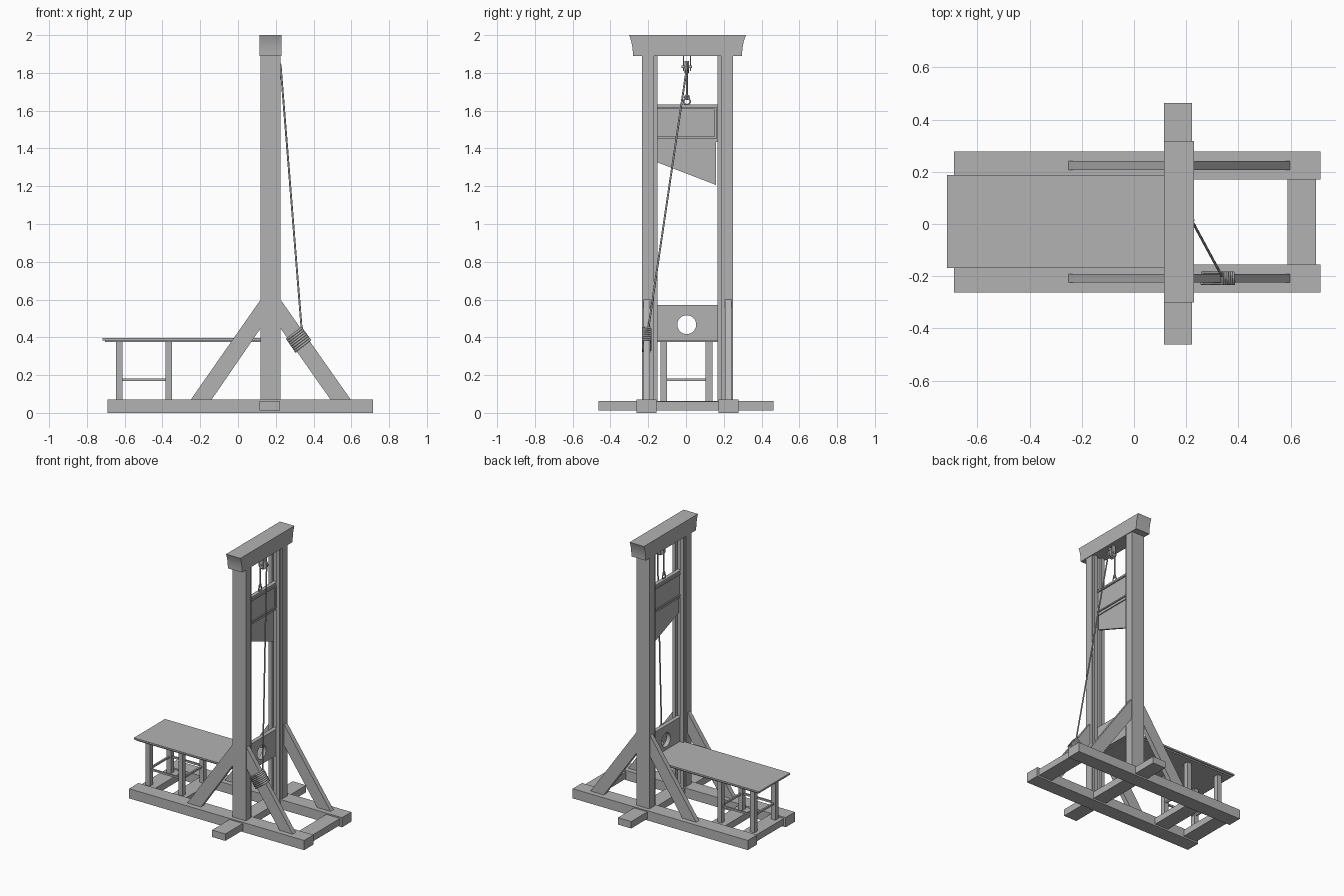
import bpy, bmesh, math
from mathutils import Vector

if "Cube" in bpy.data.objects:
    bpy.data.objects.remove(bpy.data.objects["Cube"])

grey = bpy.data.materials.new("plain grey")
grey.use_nodes = True
COLOUR = (0.45, 0.45, 0.45, 1)
grey.diffuse_color = COLOUR
grey.node_tree.nodes["Principled BSDF"].inputs["Base Color"].default_value = COLOUR

MID = 0.008          # y of the symmetry plane
POST = 0.172         # x centre of the posts


def finish(name, bm):
    bmesh.ops.recalc_face_normals(bm, faces=bm.faces)
    mesh = bpy.data.meshes.new(name)
    bm.to_mesh(mesh)
    bm.free()
    mesh.materials.append(grey)
    ob = bpy.data.objects.new(name, mesh)
    bpy.context.collection.objects.link(ob)
    return ob


def box(name, x, y, z):
    bm = bmesh.new()
    bmesh.ops.create_cube(bm, size=1)
    for v in bm.verts:
        v.co = [(r[0] + r[1]) / 2 + c * (r[1] - r[0]) for r, c in zip((x, y, z), v.co)]
    return finish(name, bm)


def prism(name, points, axis, lo, hi):
    """Extrude a profile along x (points are y, z) or y (points are x, z)."""
    bm = bmesh.new()
    place = (lambda p: (lo, *p)) if axis == "x" else (lambda p: (p[0], lo, p[1]))
    face = bm.faces.new([bm.verts.new(place(p)) for p in points])
    new = bmesh.ops.extrude_face_region(bm, geom=[face])["geom"]
    step = Vector((hi - lo, 0, 0)) if axis == "x" else Vector((0, hi - lo, 0))
    bmesh.ops.translate(bm, vec=step, verts=[v for v in new if isinstance(v, bmesh.types.BMVert)])
    return finish(name, bm)


def smooth(ob):
    bpy.ops.object.select_all(action="DESELECT")
    ob.select_set(True)
    bpy.context.view_layer.objects.active = ob
    bpy.ops.object.shade_smooth_by_angle(angle=math.radians(40))


def cylinder(name, centre, radius, axis, length, sides=24):
    bpy.ops.mesh.primitive_cylinder_add(vertices=sides, radius=radius, depth=length, location=centre)
    ob = bpy.context.object
    ob.name = name
    if axis == "x":
        ob.rotation_euler.y = math.pi / 2
    else:
        ob.rotation_euler.x = math.pi / 2
    ob.data.materials.append(grey)
    smooth(ob)
    return ob


def tube(name, points, radius, cyclic=False):
    curve = bpy.data.curves.new(name, "CURVE")
    curve.dimensions = "3D"
    curve.bevel_depth = radius
    curve.bevel_resolution = 2
    curve.use_fill_caps = True
    spline = curve.splines.new("POLY")
    spline.points.add(len(points) - 1)
    for p, co in zip(spline.points, points):
        p.co = (*co, 1)
        p.radius = 1
    spline.use_cyclic_u = cyclic
    curve.materials.append(grey)
    ob = bpy.data.objects.new(name, curve)
    bpy.context.collection.objects.link(ob)
    return ob


def span(side, a, b):
    """Range across y, mirrored about the symmetry plane."""
    return tuple(sorted((MID + side * a, MID + side * b)))


# Base, posts and braces, mirrored left to right
for side, word in ((-1, "right"), (1, "left")):
    box(f"{word}_base_beam", (-0.69, 0.714), span(side, 0.163, 0.27), (0, 0.07))
    box(f"{word}_post", (0.12, 0.225), span(side, 0.178, 0.24), (0.06, 1.9))
    for x in (0.128, 0.189):
        box(f"{word}_guide_rail", (x, x + 0.027), span(side, 0.16, 0.18), (0.06, 1.9))
    y = span(side, 0.199, 0.233)
    prism(f"{word}_front_brace", [(0.597, 0.07), (0.49, 0.07), (0.225, 0.448), (0.225, 0.6)], "y", *y)
    prism(f"{word}_rear_brace", [(-0.25, 0.07), (-0.14, 0.07), (0.12, 0.448), (0.12, 0.6)], "y", *y)

# Cross beams between and beyond the base beams
for x in (0.588, -0.425, -0.675):
    box("cross_beam", (x, x + 0.11), span(1, -0.17, 0.17), (0.012, 0.06))
box("outrigger_beam", (0.115, 0.222), (-0.462, 0.463), (0.012, 0.062))

# Cap with concave flared ends
flare = [(0.289 + 0.02 * t ** 2.2, 1.89 + 0.11 * t) for t in [i / 8 for i in range(9)]]
cap = prism("cap", [(MID + y, z) for y, z in flare]
            + [(MID - y, z) for y, z in reversed(flare)], "x", 0.115, 0.23)
smooth(cap)

# Bench
box("bench_top", (-0.717, 0.16), span(1, -0.177, 0.18), (0.384, 0.396))
box("bench_underlay", (-0.705, 0.16), span(1, -0.165, 0.168), (0.374, 0.385))
for x in (-0.629, -0.366):
    for y in (-0.118, 0.122):
        box("bench_leg", (x - 0.017, x + 0.017), (y - 0.018, y + 0.018), (0.05, 0.376))
    box("bench_side_rung", (x - 0.006, x + 0.006), (-0.118, 0.122), (0.169, 0.182))
for y in (-0.118, 0.122):
    box("bench_long_rung", (-0.629, -0.366), (y - 0.006, y + 0.006), (0.169, 0.182))

# Neck board with a round hole
board = box("neck_board", (0.157, 0.187), span(1, -0.178, 0.178), (0.38, 0.572))
cutter = cylinder("hole_cutter", (POST, 0.004, 0.467), 0.05, "x", 0.2, 32)
cutter.hide_render = True
cutter.hide_set(True)
hole = board.modifiers.new("hole", "BOOLEAN")
hole.object = cutter
hole.solver = "EXACT"

# Weight block with framed panels, and the slanted blade
box("weight_block", (0.158, 0.186), span(1, -0.178, 0.178), (1.435, 1.633))
for x in (0.15, 0.185):
    for z in (1.453, 1.608):
        box("weight_frame_rail", (x, x + 0.009), span(1, -0.164, 0.157), (z, z + 0.009))
    for y in (-0.156, 0.156):
        box("weight_frame_stile", (x, x + 0.009), (y - 0.005, y + 0.005), (1.453, 1.617))
prism("blade", [(-0.156, 1.44), (0.158, 1.44), (0.158, 1.207), (-0.156, 1.328)], "x", 0.165, 0.179)

# Pulley: cheeks, wheel and axle under the cap
PX, PY, PZ, PR = 0.2, 0.005, 1.832, 0.026
for y in (PY - 0.022, PY + 0.016):
    box("pulley_cheek", (PX - 0.014, PX + 0.014), (y, y + 0.006), (1.81, 1.895))
cylinder("pulley_axle", (PX, PY, PZ), 0.007, "y", 0.056, 12)
cylinder("pulley_hub", (PX, PY, PZ), PR - 0.004, "y", 0.012)
for y in (PY - 0.009, PY + 0.009):
    cylinder("pulley_rim", (PX, y, PZ), PR + 0.006, "y", 0.006)

# Rope from the weight ring, over the wheel and down to the brace
ring_z = 1.655
over = [(PX - PR * math.cos(a), PY, PZ + PR * math.sin(a))
        for a in [math.pi * i / 12 for i in range(13)]]
tube("rope", [(PX - PR, PY, ring_z + 0.014)] + over + [(0.338, -0.202, 0.43)], 0.005)
for name, z, r in (("weight_ring", ring_z - 0.006, 0.017), ("rope_loop", ring_z + 0.016, 0.011)):
    tube(name, [(PX - PR, PY + r * math.cos(a), z + r * math.sin(a))
                for a in [math.tau * i / 20 for i in range(20)]], 0.004, True)

# Rope wound around the right front brace
along = Vector((0.372, 0, -0.53)).normalized()
across = Vector((-along.z, 0, along.x))
middle = Vector((0.321, MID - 0.216, 0.388))
coil = []
for turn in range(7):
    for i, (u, v) in enumerate(((1, 1), (1, -1), (-1, -1), (-1, 1))):
        slide = 0.0125 * (turn + i / 4 - 3.4)
        coil.append(middle + along * slide + across * (0.049 * u) + Vector((0, 0.021 * v, 0)))
tube("rope_coil", coil, 0.0062)
